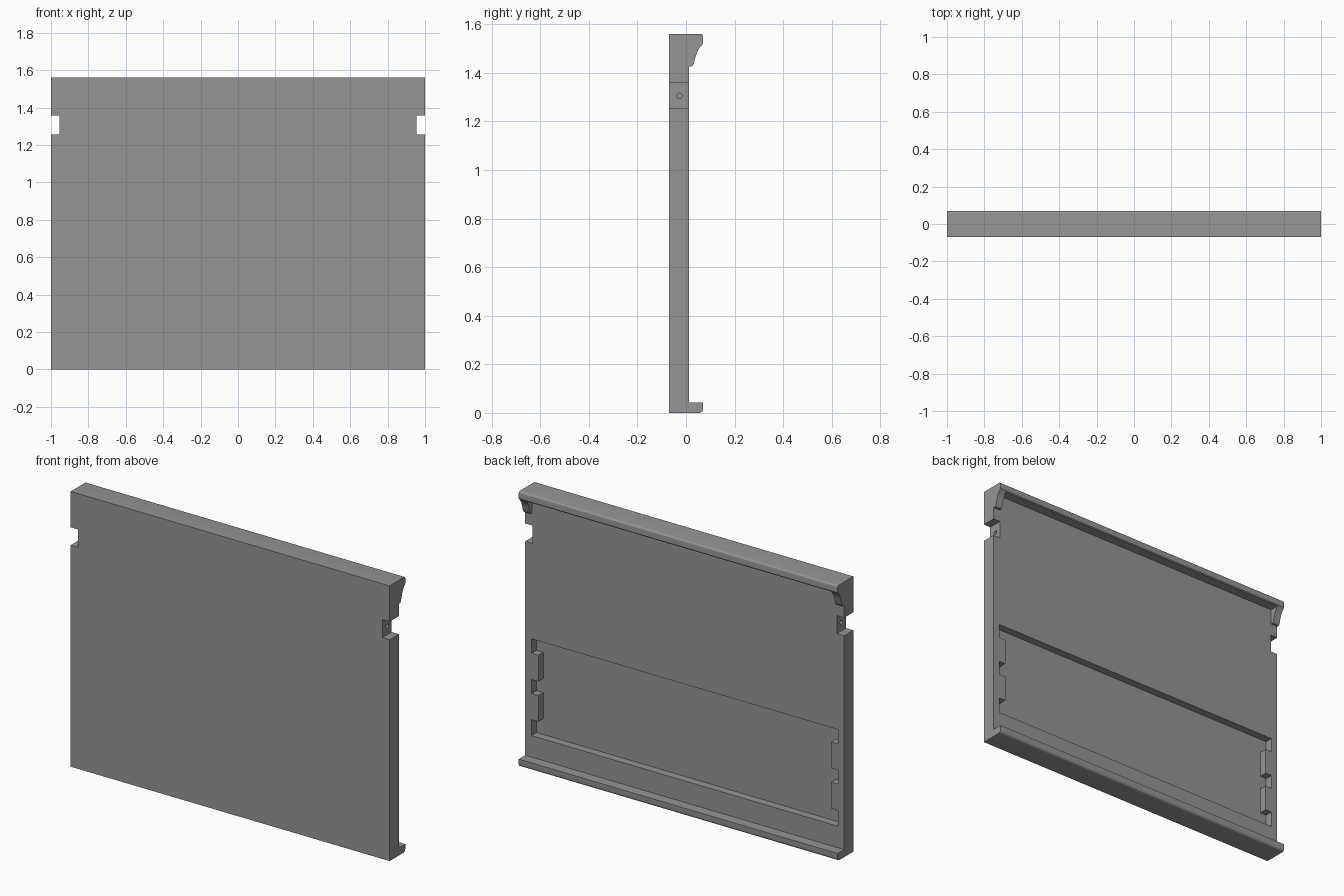
import bpy, bmesh, math
from mathutils import Vector

cube = bpy.data.objects.get("Cube")
if cube:
    bpy.data.objects.remove(cube, do_unlink=True)

W, H = 1.0, 1.56           # half width, height
FRONT, BACK, LIP = -0.07, 0.012, 0.07

grey = bpy.data.materials.new("plain_grey")
grey.use_nodes = True
grey.diffuse_color = (0.3, 0.3, 0.3, 1)
grey.node_tree.nodes["Principled BSDF"].inputs["Base Color"].default_value = (0.3, 0.3, 0.3, 1)


def prism(name, points, direction):
    """Extrude a flat outline along a direction into a solid."""
    bm = bmesh.new()
    face = bm.faces.new([bm.verts.new(p) for p in points])
    ext = bmesh.ops.extrude_face_region(bm, geom=[face])
    moved = [g for g in ext["geom"] if isinstance(g, bmesh.types.BMVert)]
    bmesh.ops.translate(bm, verts=moved, vec=Vector(direction))
    bmesh.ops.recalc_face_normals(bm, faces=bm.faces)
    mesh = bpy.data.meshes.new(name)
    bm.to_mesh(mesh)
    bm.free()
    mesh.materials.append(grey)
    obj = bpy.data.objects.new(name, mesh)
    bpy.context.collection.objects.link(obj)
    return obj


def side_prism(name, yz, x0, x1):
    return prism(name, [(x0, y, z) for y, z in yz], (x1 - x0, 0, 0))


def box_yz(y0, y1, z0, z1):
    return [(y0, z0), (y1, z0), (y1, z1), (y0, z1)]


def arc(cy, cz, r, start, end, steps=5):
    """Rounded corner points in the side outline."""
    angles = [math.radians(start + (end - start) * i / steps) for i in range(steps + 1)]
    return [(cy + r * math.cos(a), cz + r * math.sin(a)) for a in angles]


def combine(target, tool, operation):
    """Apply a boolean and remove its tool."""
    mod = target.modifiers.new(operation.lower(), "BOOLEAN")
    mod.operation, mod.solver, mod.object = operation, "EXACT", tool
    bpy.context.view_layer.update()
    result = bpy.data.meshes.new_from_object(target.evaluated_get(bpy.context.evaluated_depsgraph_get()))
    target.modifiers.clear()
    target.data = result
    bpy.data.objects.remove(tool, do_unlink=True)


# Panel with bottom and top lips, from one side outline
outline = [(FRONT, 0)]
outline += arc(LIP - 0.016, 0.016, 0.016, -90, 0)
outline += [(LIP, 0.043), (BACK, 0.043), (BACK, 1.515), (LIP - 0.004, 1.515), (LIP, 1.52)]
outline += arc(LIP - 0.01, H - 0.01, 0.01, 0, 90)
outline += [(FRONT, H)]
panel = side_prism("back_lipped_panel", outline, -W, W)

# Curved end brackets below the top lip
bracket = [(0, 1.53), (0.06, 1.53), (0.066, 1.515), (0.055, 1.502), (0.046, 1.485),
           (0.039, 1.465), (0.034, 1.445), (0.03, 1.433), (0.024, 1.427), (0, 1.425)]
for s in (-1, 1):
    combine(panel, side_prism("end_bracket", bracket, s * W, s * 0.957), "UNION")

# Side notches with a pin hole in each inner wall
for s in (-1, 1):
    combine(panel, side_prism("notch_cutter", box_yz(-0.1, 0.1, 1.255, 1.357), s * 1.1, s * 0.955), "DIFFERENCE")
    hole = arc(-0.027, 1.305, 0.011, 0, 345, 23)
    combine(panel, side_prism("hole_cutter", hole, s * 0.97, s * 0.9), "DIFFERENCE")

# Shallow back recess with two tabs on each side
outer, inner = 0.96, 0.918
half = [(outer, 0.165)]
for low, high in ((0.255, 0.403), (0.483, 0.631)):
    half += [(outer, low), (inner, low), (inner, high), (outer, high)]
half += [(outer, 0.713)]
loop = half + [(-x, z) for x, z in reversed(half)]
combine(panel, prism("recess_cutter", [(x, -0.033, z) for x, z in loop], (0, 0.08, 0)), "DIFFERENCE")

# Tidy flat faces and shade the rounded edges
bm = bmesh.new()
bm.from_mesh(panel.data)
bmesh.ops.remove_doubles(bm, verts=bm.verts, dist=0.00005)
bmesh.ops.dissolve_limit(bm, angle_limit=math.radians(0.5), verts=bm.verts, edges=bm.edges)
bm.to_mesh(panel.data)
bm.free()
bpy.ops.object.select_all(action="DESELECT")
panel.select_set(True)
bpy.context.view_layer.objects.active = panel
bpy.ops.object.shade_smooth_by_angle(angle=math.radians(30))
